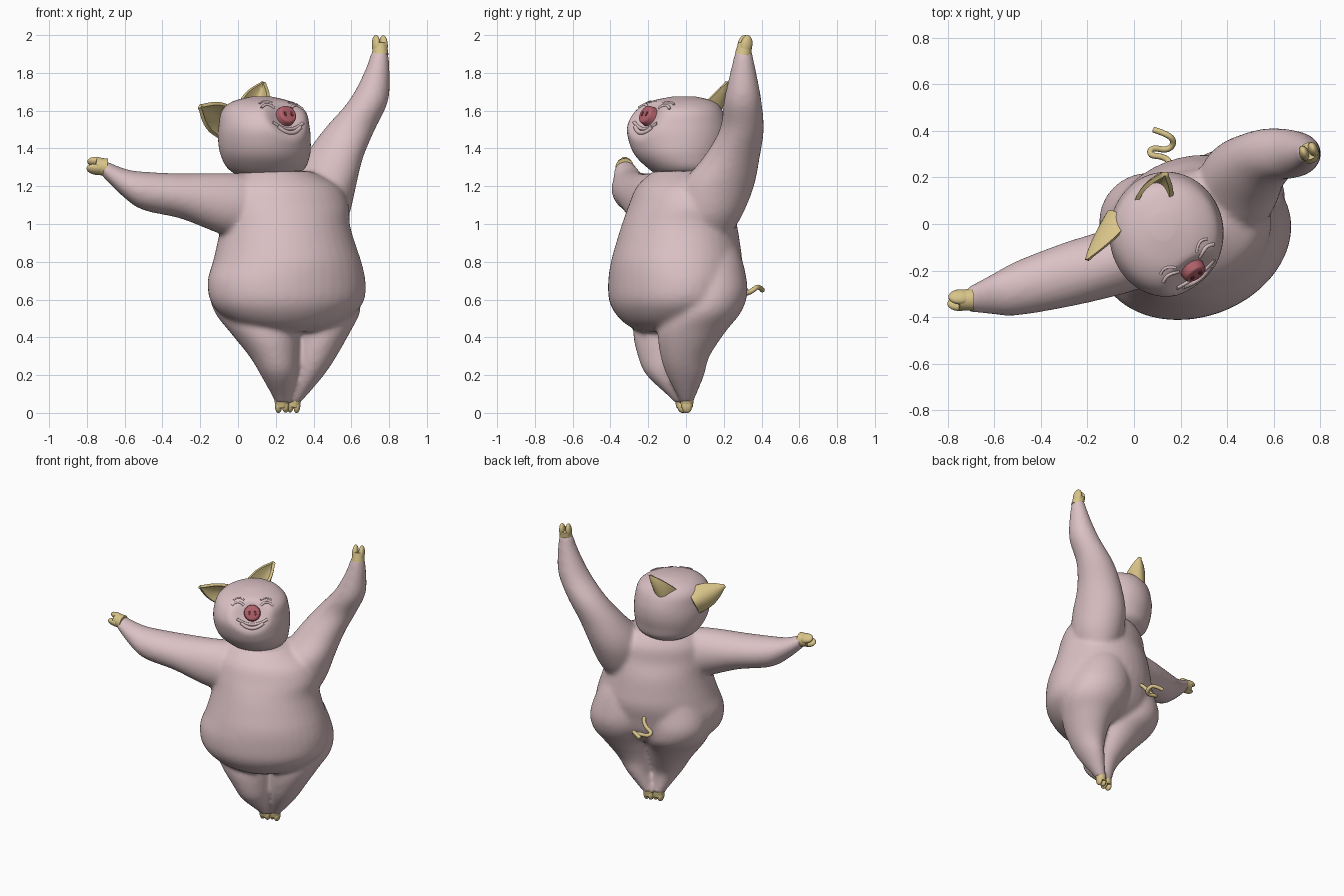
import bpy, bmesh
from math import sin, cos, pi
from mathutils import Vector, Matrix
from mathutils.bvhtree import BVHTree

if "Cube" in bpy.data.objects:
    bpy.data.objects.remove(bpy.data.objects["Cube"])


def material(name, r, g, b):
    m = bpy.data.materials.new(name)
    m.use_nodes = True
    m.diffuse_color = (r, g, b, 1)
    m.node_tree.nodes["Principled BSDF"].inputs["Base Color"].default_value = (r, g, b, 1)
    return m


PINK = material("skin pink", 0.71, 0.535, 0.555)
GOLD = material("gold", 0.69, 0.55, 0.25)
ROSE = material("snout rose", 0.46, 0.125, 0.15)
DARK = material("nostril dark red", 0.2, 0.04, 0.05)


def finish(name, data, mat):
    obj = bpy.data.objects.new(name, data)
    bpy.context.collection.objects.link(obj)
    data.materials.append(mat)
    bpy.ops.object.select_all(action="DESELECT")
    obj.select_set(True)
    bpy.context.view_layer.objects.active = obj
    return obj


def to_object(name, bm, mat):
    bmesh.ops.recalc_face_normals(bm, faces=bm.faces)
    me = bpy.data.meshes.new(name)
    bm.to_mesh(me)
    bm.free()
    return finish(name, me, mat)


def smooth(angle=0.9):
    bpy.ops.object.shade_smooth_by_angle(angle=angle)


def catmull(a, b, c, d, t):
    return [0.5 * (2 * q + (r - p) * t + (2 * p - 5 * q + 4 * r - s) * t * t
                   + (3 * q - p - 3 * r + s) * t ** 3) for p, q, r, s in zip(a, b, c, d)]


def loft(bm, rows, axis="z", turn=0.0, sides=40, steps=4):
    """Rows are (position on axis, centre a, centre b, radius a, radius b)."""
    n = len(rows)
    fine = [catmull(rows[max(i - 1, 0)], rows[i], rows[i + 1], rows[min(i + 2, n - 1)], k / steps)
            for i in range(n - 1) for k in range(steps)] + [rows[-1]]
    rings = []
    for t, a, b, ra, rb in fine:
        ring = []
        for k in range(sides):
            p, q = ra * cos(2 * pi * k / sides), rb * sin(2 * pi * k / sides)
            u, v = a + p * cos(turn) - q * sin(turn), b + p * sin(turn) + q * cos(turn)
            ring.append(bm.verts.new((u, v, t) if axis == "z" else (t, u, v)))
        rings.append(ring)
    for lo, hi in zip(rings, rings[1:]):
        for k in range(sides):
            j = (k + 1) % sides
            bm.faces.new((lo[k], lo[j], hi[j], hi[k]))
    bm.faces.new(rings[0])
    bm.faces.new(rings[-1])


def frame(centre, axis, across):
    """Matrix with z along axis and x along across."""
    z = Vector(axis).normalized()
    x = Vector(across)
    x = (x - z * x.dot(z)).normalized()
    m = Matrix((x, z.cross(x), z)).transposed().to_4x4()
    m.translation = centre
    return m


def tube(name, points, radius, mat):
    cu = bpy.data.curves.new(name, "CURVE")
    cu.dimensions = "3D"
    cu.bevel_depth, cu.bevel_resolution, cu.resolution_u = radius, 3, 6
    cu.use_fill_caps = True
    sp = cu.splines.new("NURBS")
    sp.points.add(len(points) - 1)
    for pt, co in zip(sp.points, points):
        pt.co = (*co, 1)
    sp.order_u, sp.use_endpoint_u = 3, True
    finish(name, cu, mat)
    bpy.ops.object.convert(target="MESH")
    smooth()


# Body: torso, arms, and legs with buttocks, fused into one smooth skin
bm = bmesh.new()
loft(bm, [(.43, .27, -.12, .15, .12), (.47, .265, -.1, .28, .21), (.53, .26, -.085, .37, .28),
          (.6, .26, -.075, .42, .32), (.7, .257, -.065, .428, .335), (.8, .26, -.05, .4, .34),
          (.9, .255, -.042, .37, .322), (1.0, .25, -.035, .347, .298), (1.1, .25, -.03, .345, .262),
          (1.2, .235, -.02, .305, .23), (1.28, .2, -.01, .19, .16)], turn=.35)
# left arm, raised
loft(bm, [(.95, .42, .1, .12, .14), (1.05, .43, .12, .16, .18), (1.2, .45, .165, .175, .195),
          (1.35, .505, .24, .157, .15), (1.5, .59, .295, .135, .117), (1.65, .69, .3, .105, .1),
          (1.8, .735, .303, .068, .07), (1.92, .752, .305, .043, .043)])
# right arm, stretched out
loft(bm, [(-.72, -.325, 1.298, .052, .046), (-.6, -.3, 1.215, .09, .078), (-.5, -.275, 1.175, .118, .102),
          (-.3, -.22, 1.148, .14, .12), (-.1, -.165, 1.11, .15, .16), (.05, -.1, 1.09, .17, .175),
          (.15, -.07, 1.08, .14, .14)], axis="x")
# right leg
loft(bm, [(.05, .233, -.022, .035, .035), (.09, .23, -.04, .05, .055), (.2, .215, -.1, .095, .11),
          (.3, .19, -.1, .13, .155), (.43, .14, -.075, .185, .205), (.53, .09, -.02, .212, .225),
          (.63, .065, .01, .215, .21), (.74, .08, .01, .205, .195), (.86, .11, .02, .17, .16),
          (.95, .16, .02, .1, .1)])
# left leg
loft(bm, [(.05, .293, .005, .034, .032), (.09, .317, .003, .046, .05), (.2, .375, -.003, .08, .1),
          (.3, .41, -.005, .112, .13), (.43, .442, .03, .153, .18), (.53, .435, .085, .21, .205),
          (.63, .42, .12, .225, .205), (.74, .4, .115, .215, .2), (.86, .38, .1, .18, .18),
          (.95, .36, .08, .12, .14)])
body = to_object("body", bm, PINK)
skin = body.modifiers.new("skin", "REMESH")
skin.mode, skin.voxel_size, skin.use_smooth_shade = "VOXEL", 0.014, True
soften = body.modifiers.new("soften", "SMOOTH")
soften.factor, soften.iterations = 0.5, 10
for mod in ("skin", "soften"):
    bpy.ops.object.modifier_apply(modifier=mod)
bpy.ops.object.shade_smooth()

# Head, pressed flat around the snout
snout_at = Vector((.248, -.19, 1.567))
face_dir = Vector((.5, -.75, .42)).normalized()
face_right = Vector((.75, .5, 0)).normalized()
face_up = face_right.cross(-face_dir).normalized()
bm = bmesh.new()
loft(bm, [(1.24, .15, 0, .12, .12), (1.29, .15, -.005, .2, .19), (1.36, .145, -.03, .235, .237),
          (1.44, .14, -.04, .245, .263), (1.52, .138, -.045, .24, .265), (1.6, .135, -.037, .22, .23),
          (1.65, .125, -.02, .15, .165), (1.675, .125, -.01, .05, .06)], sides=64, steps=6)
for v in bm.verts:
    offset = v.co - snout_at
    height = offset.dot(face_dir)
    spread = (offset - face_dir * height).length
    if height > -.005:
        v.co -= face_dir * (height + .005) * max(0, 1 - (spread / .15) ** 2)
surface = BVHTree.FromBMesh(bm)
to_object("head", bm, PINK)
smooth()

# Snout with two nostrils
bm = bmesh.new()
bmesh.ops.create_cone(bm, cap_ends=True, segments=32, radius1=.06, radius2=.05, depth=.08,
                      matrix=frame(snout_at, face_dir, face_right))
rim = [e for e in bm.edges if all((v.co - snout_at).dot(face_dir) > 0 for v in e.verts)]
bmesh.ops.bevel(bm, geom=rim, offset=.012, segments=3, affect="EDGES", profile=.5)
to_object("snout", bm, ROSE)
smooth()
for name, side in (("right_nostril", -1), ("left_nostril", 1)):
    bm = bmesh.new()
    spot = snout_at + face_dir * .04 + face_right * side * .02
    bmesh.ops.create_cone(bm, cap_ends=True, segments=16, radius1=.012, radius2=.01, depth=.006,
                          matrix=frame(spot, face_dir, face_right) @ Matrix.Diagonal((.8, 1.3, 1, 1)))
    to_object(name, bm, DARK)


# Closed eyes, brows and smiling mouth, laid on the head
def face_line(name, u, v, half, rise, radius):
    pts = []
    for k in range(9):
        s = k / 4 - 1
        start = snout_at + face_right * (u + s * half) + face_up * (v + rise * (1 - s * s)) + face_dir * .4
        hit = surface.ray_cast(start, -face_dir)[0]
        if hit:
            pts.append(hit)
    if len(pts) > 2:
        tube(name, pts, radius, PINK)


for side, tag in ((-1, "right"), (1, "left")):
    face_line(tag + "_eyelid", side * .095, .05, .04, .022, .008)
    face_line(tag + "_brow", side * .09, .085, .035, .015, .006)
face_line("upper_lip", 0, -.04, .1, -.035, .009)
face_line("lower_lip", 0, -.065, .075, -.035, .012)


# Ears: deeply cupped leaves
def ear(name, base, tip, across, width, cup):
    base, across = Vector(base), Vector(across).normalized()
    axis = Vector(tip) - base
    normal = axis.cross(across).normalized()
    bm, n = bmesh.new(), 12
    grid = []
    for i in range(n + 1):
        v = i / n * 1.25 - .25
        half = width / 2 * max(1 - max(v, 0) ** 2, .1)
        grid.append([bm.verts.new(base + axis * v + across * half * s
                                  + normal * cup * (1 - s * s) * (1 - v) ** .8)
                     for s in (2 * j / n - 1 for j in range(n + 1))])
    for lo, hi in zip(grid, grid[1:]):
        for j in range(n):
            bm.faces.new((lo[j], lo[j + 1], hi[j + 1], hi[j]))
    obj = to_object(name, bm, GOLD)
    shell = obj.modifiers.new("shell", "SOLIDIFY")
    shell.thickness, shell.offset = .018, 0
    bpy.ops.object.modifier_apply(modifier="shell")
    smooth()


ear("right_ear", (-.085, -.03, 1.548), (-.2, -.155, 1.622), (.1, .02, .17), .165, .06)
ear("left_ear", (.085, .1, 1.64), (.135, .215, 1.752), (.13, -.03, -.03), .14, .1)


# Hooves: a cuff and two pointed toes
def hoof(name, base, tip, radius, across):
    base, tip = Vector(base), Vector(tip)
    axis = tip - base
    length = axis.length
    bm = bmesh.new()
    m = frame(base + axis * .25, axis, across)
    bmesh.ops.create_cone(bm, cap_ends=True, segments=24, radius1=radius, radius2=radius * .85,
                          depth=length * .6, matrix=m)
    for side in (-1, 1):
        toe = m @ Matrix.Translation((side * radius * .48, 0, length * .22))
        bmesh.ops.create_uvsphere(bm, u_segments=16, v_segments=12, radius=1,
                                  matrix=toe @ Matrix.Diagonal((radius * .48, radius * .75, length * .53, 1)))
    to_object(name, bm, GOLD)
    smooth()


hoof("left_hand_hoof", (.753, .303, 1.9), (.748, .322, 2.0), .044, (1, .4, 0))
hoof("right_hand_hoof", (-.7, -.325, 1.3), (-.8, -.33, 1.315), .049, (0, .6, .8))
hoof("right_foot_hoof", (.231, -.02, .066), (.234, -.014, 0), .039, (1, 0, 0))
hoof("left_foot_hoof", (.298, .005, .066), (.292, .005, 0), .036, (1, 0, 0))

# Curly tail
tube("tail", [(.165, .2, .74), (.16, .265, .73), (.125, .29, .68), (.065, .295, .655), (.075, .33, .64),
              (.145, .315, .63), (.175, .35, .645), (.15, .385, .675), (.085, .405, .65)], .013, GOLD)
